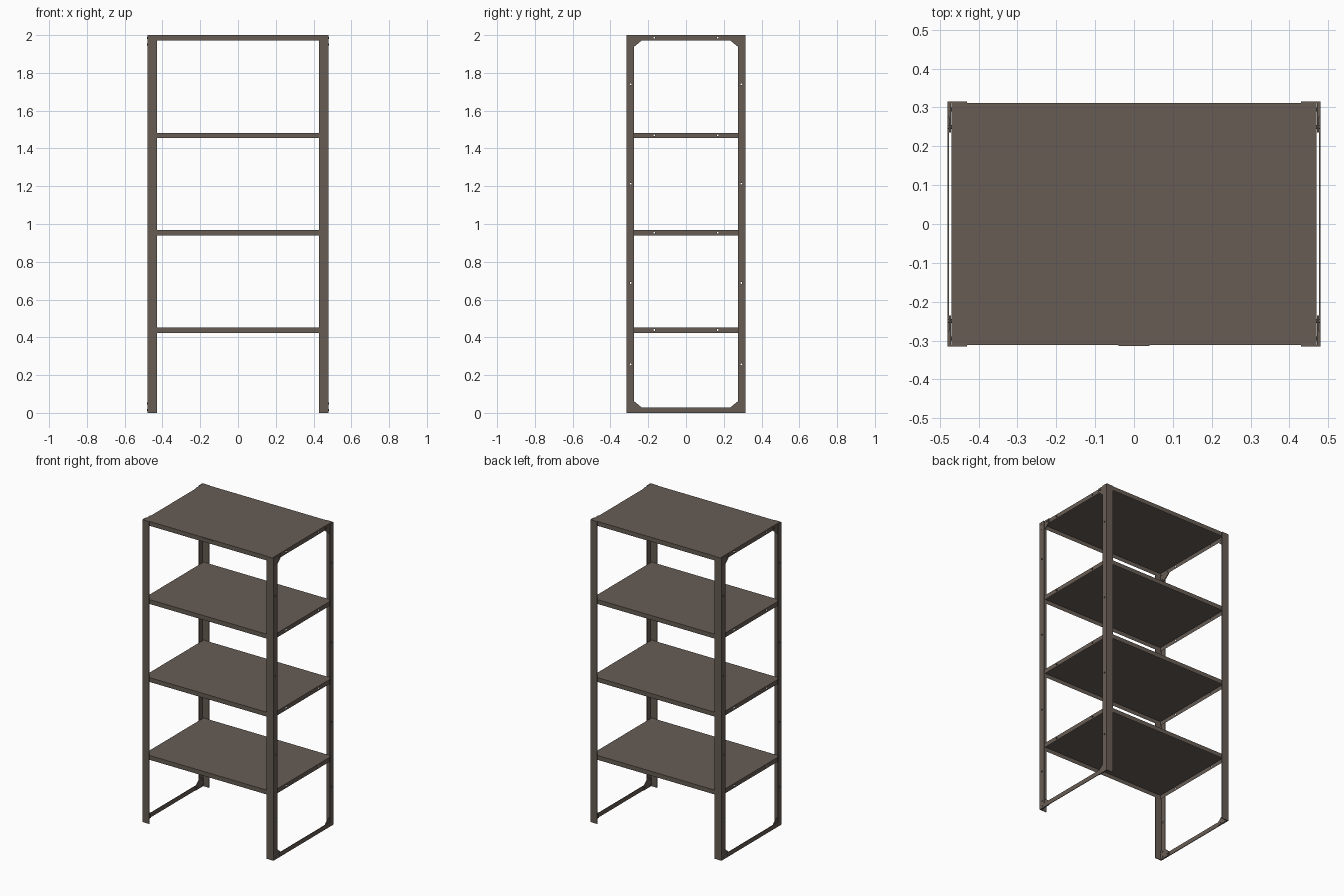
import bpy
import bmesh
from math import pi
from mathutils import Matrix, Vector

cube = bpy.data.objects.get("Cube")
if cube:
    bpy.data.objects.remove(cube, do_unlink=True)

HX, HY, HZ = 0.48, 0.315, 2.0      # half width, half depth, height
T = 0.004                          # sheet thickness
RAIL = 0.029                       # lip and rail height
SHELF_X, SHELF_Y = 0.47, HY - T    # shelf half sizes
LEG_X, LEG_Y = 0.05, 0.04          # leg flange widths
SHELF_TOPS = {"top": HZ, "upper": 1.483, "middle": 0.967, "lower": 0.452}

steel = bpy.data.materials.new("warm grey brown steel")
COLOUR = (0.135, 0.108, 0.09, 1)
steel.diffuse_color = COLOUR
steel.use_nodes = True
steel.node_tree.nodes["Principled BSDF"].inputs["Base Color"].default_value = COLOUR


def finish(name, bm):
    bmesh.ops.recalc_face_normals(bm, faces=bm.faces)
    mesh = bpy.data.meshes.new(name)
    bm.to_mesh(mesh)
    bm.free()
    mesh.materials.append(steel)
    obj = bpy.data.objects.new(name, mesh)
    bpy.context.scene.collection.objects.link(obj)
    return obj


def prism(name, points, depth):
    """Extrude a flat outline along a vector."""
    bm = bmesh.new()
    face = bm.faces.new([bm.verts.new(p) for p in points])
    moved = bmesh.ops.extrude_face_region(bm, geom=[face])["geom"]
    verts = [g for g in moved if isinstance(g, bmesh.types.BMVert)]
    bmesh.ops.translate(bm, verts=verts, vec=Vector(depth))
    return finish(name, bm)


def box(name, lo, hi):
    (x0, y0, z0), (x1, y1, z1) = lo, hi
    outline = [(x0, y0, z0), (x1, y0, z0), (x1, y1, z0), (x0, y1, z0)]
    return prism(name, outline, (0, 0, z1 - z0))


def x_cylinders(name, spots, radius, x0, x1, sides):
    bm = bmesh.new()
    for y, z in spots:
        place = Matrix.Translation(((x0 + x1) / 2, y, z)) @ Matrix.Rotation(pi / 2, 4, "Y")
        bmesh.ops.create_cone(bm, cap_ends=True, segments=sides, radius1=radius,
                              radius2=radius, depth=abs(x1 - x0), matrix=place)
    return finish(name, bm)


# Shelves: folded trays, open underneath
punched = []
for label, z in SHELF_TOPS.items():
    bm = bmesh.new()
    size = Matrix.Diagonal((2 * SHELF_X, 2 * SHELF_Y, RAIL, 1))
    bmesh.ops.create_cube(bm, size=1, matrix=Matrix.Translation((0, 0, z - RAIL / 2)) @ size)
    bottom = min(bm.faces, key=lambda f: f.calc_center_median().z)
    bmesh.ops.inset_individual(bm, faces=[bottom], thickness=T)
    bmesh.ops.translate(bm, verts=bottom.verts, vec=(0, 0, RAIL - T))
    punched.append(finish(label + "_shelf", bm))

# Side frames: angle legs, foot rails, corner gussets and bolts
for side, sx in (("left", 1), ("right", -1)):
    for end, sy in (("front", -1), ("back", 1)):
        angle = [(HX, HY), (HX - LEG_X, HY), (HX - LEG_X, HY - T), (HX - T, HY - T),
                 (HX - T, HY - LEG_Y), (HX, HY - LEG_Y)]
        leg = prism(f"{side}_{end}_leg", [(x * sx, y * sy, 0) for x, y in angle], (0, 0, HZ))
        punched.append(leg)
        for level, base, up in (("top", HZ, -1), ("bottom", 0, 1)):
            outline = [(HY - T, 0.001), (0.235, 0.001), (0.235, RAIL),
                       (HY - LEG_Y, 0.062), (HY - T, 0.062)]
            prism(f"{side}_{end}_{level}_gusset",
                  [(sx * (HX - T), sy * y, base + up * h) for y, h in outline],
                  (-sx * 0.005, 0, 0))
            spots = [(sy * 0.295, base + up * h) for h in (0.015, 0.05)]
            spots.append((sy * 0.25, base + up * 0.015))
            x_cylinders(f"{side}_{end}_{level}_bolts", spots, 0.005,
                        sx * (HX - 0.012), sx * (HX + 0.0005), 12)
    box(f"{side}_foot_rail", (sx * (HX - T), LEG_Y - HY, 0), (sx * HX, HY - LEG_Y, RAIL))

# Small blank plate on the front lip of the top shelf
box("front_plate", (-0.04, -HY + 0.001, HZ - RAIL + 0.003), (0.04, -SHELF_Y, HZ - 0.003))

# Punched holes through the legs and the shelf end lips
holes = [(y, z) for y in (-0.293, 0.293) for z in (0.257, 0.688, 1.213, 1.74)]
holes += [(y, z - 0.013) for y in (-0.168, 0.168) for z in SHELF_TOPS.values()]
cutter = x_cylinders("hole_cutter", holes, 0.005, -0.6, 0.6, 12)
cutter.hide_render = True
for obj in punched:
    mod = obj.modifiers.new("holes", "BOOLEAN")
    mod.operation = "DIFFERENCE"
    mod.solver = "EXACT"
    mod.object = cutter

# Bake the holes and drop the cutter
graph = bpy.context.evaluated_depsgraph_get()
graph.update()
baked = [(o, bpy.data.meshes.new_from_object(o.evaluated_get(graph))) for o in punched]
for obj, mesh in baked:
    obj.modifiers.clear()
    obj.data = mesh
bpy.data.objects.remove(cutter, do_unlink=True)
